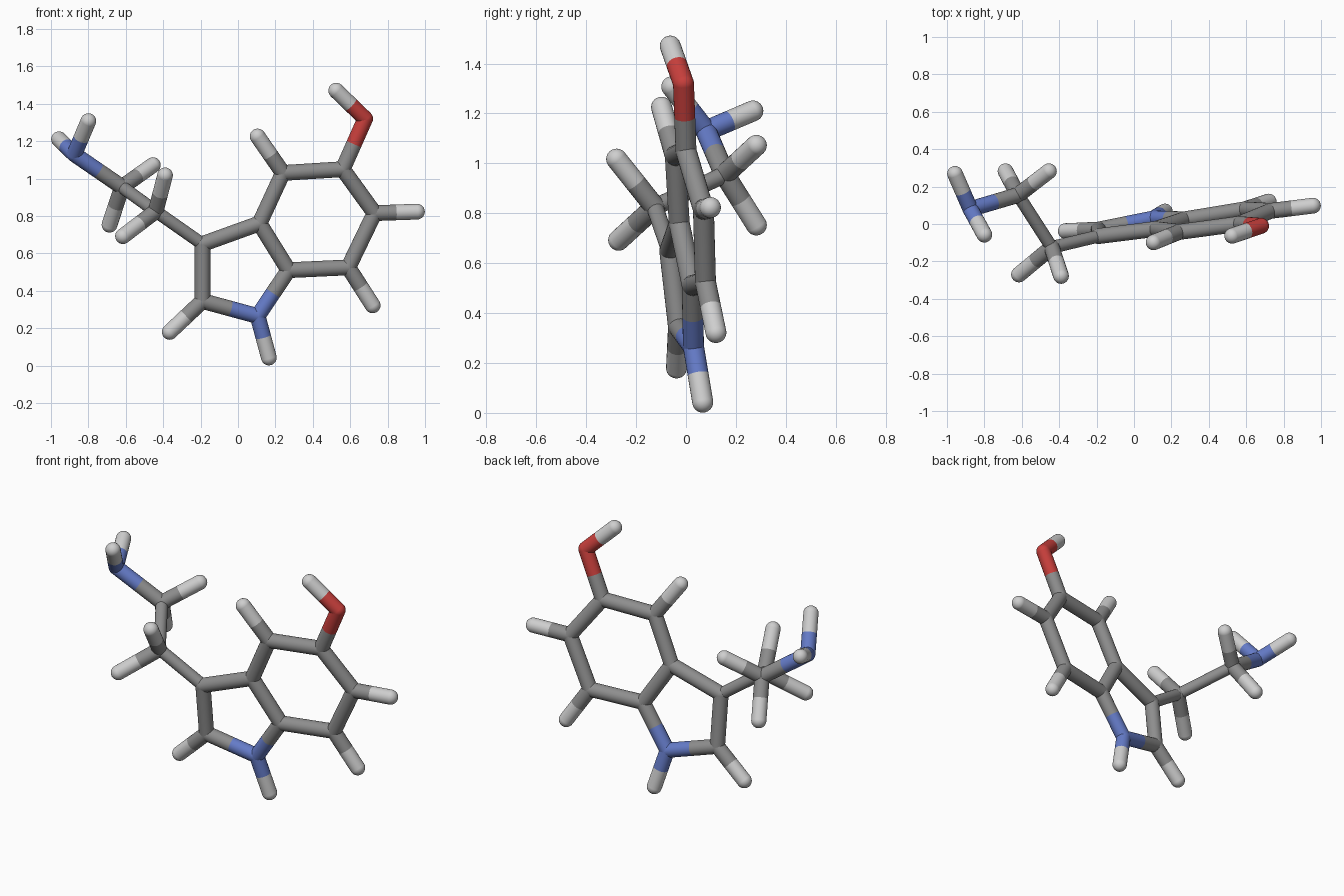
import bpy
import bmesh
from mathutils import Matrix, Vector

cube = bpy.data.objects.get("Cube")
if cube:
    bpy.data.objects.remove(cube, do_unlink=True)

RADIUS = 0.042
SLIM = 0.034
SIDES = 24


def make_material(name, rgb):
    mat = bpy.data.materials.new(name)
    mat.use_nodes = True
    color = (*rgb, 1.0)
    mat.diffuse_color = color
    bsdf = next(n for n in mat.node_tree.nodes if n.type == 'BSDF_PRINCIPLED')
    bsdf.inputs["Base Color"].default_value = color
    bsdf.inputs["Roughness"].default_value = 0.6
    return mat


MATERIALS = {
    "carbon": make_material("mid grey", (0.27, 0.27, 0.27)),
    "hydrogen": make_material("pale grey", (0.62, 0.62, 0.62)),
    "nitrogen": make_material("soft blue", (0.13, 0.2, 0.58)),
    "oxygen": make_material("deep red", (0.58, 0.05, 0.045)),
}

# Joint positions; the first word of each name gives its element
ATOMS = {
    "nitrogen_ring": (0.105, 0.03, 0.265),
    "carbon_small_ring_low": (-0.19, -0.03, 0.345),
    "carbon_small_ring_high": (-0.19, -0.065, 0.65),
    "carbon_shared_high": (0.115, -0.027, 0.76),
    "carbon_shared_low": (0.27, 0.025, 0.51),
    "carbon_large_ring_low": (0.59, 0.078, 0.525),
    "carbon_large_ring_outer": (0.73, 0.07, 0.815),
    "carbon_large_ring_high": (0.56, 0.0, 1.05),
    "carbon_large_ring_inner": (0.24, -0.043, 1.03),
    "oxygen_arm": (0.68, -0.01, 1.32),
    "carbon_chain_near": (-0.44, -0.125, 0.825),
    "carbon_chain_far": (-0.62, 0.155, 0.955),
    "nitrogen_chain_end": (-0.875, 0.08, 1.13),
    "hydrogen_ring_bottom": (0.165, 0.067, 0.043),
    "hydrogen_small_ring": (-0.365, -0.038, 0.18),
    "hydrogen_large_ring_low": (0.72, 0.12, 0.322),
    "hydrogen_large_ring_outer": (0.957, 0.098, 0.823),
    "hydrogen_large_ring_inner": (0.105, -0.098, 1.225),
    "hydrogen_arm_tip": (0.525, -0.063, 1.47),
    "hydrogen_chain_near_top": (-0.39, -0.278, 1.017),
    "hydrogen_chain_near_bottom": (-0.615, -0.27, 0.692),
    "hydrogen_chain_far_top": (-0.455, 0.282, 1.072),
    "hydrogen_chain_far_bottom": (-0.687, 0.282, 0.753),
    "hydrogen_chain_end_back": (-0.957, 0.268, 1.21),
    "hydrogen_chain_end_front": (-0.8, -0.057, 1.307),
}

BONDS = [
    # Small and large rings
    ("nitrogen_ring", "carbon_small_ring_low"),
    ("carbon_small_ring_low", "carbon_small_ring_high"),
    ("carbon_small_ring_high", "carbon_shared_high"),
    ("carbon_shared_high", "carbon_shared_low"),
    ("carbon_shared_low", "nitrogen_ring"),
    ("carbon_shared_low", "carbon_large_ring_low"),
    ("carbon_large_ring_low", "carbon_large_ring_outer"),
    ("carbon_large_ring_outer", "carbon_large_ring_high"),
    ("carbon_large_ring_high", "carbon_large_ring_inner"),
    ("carbon_large_ring_inner", "carbon_shared_high"),
    # Arm and side chain
    ("carbon_large_ring_high", "oxygen_arm"),
    ("carbon_small_ring_high", "carbon_chain_near"),
    ("carbon_chain_near", "carbon_chain_far"),
    ("carbon_chain_far", "nitrogen_chain_end"),
    # Rounded stubs
    ("nitrogen_ring", "hydrogen_ring_bottom"),
    ("carbon_small_ring_low", "hydrogen_small_ring"),
    ("carbon_large_ring_low", "hydrogen_large_ring_low"),
    ("carbon_large_ring_outer", "hydrogen_large_ring_outer"),
    ("carbon_large_ring_inner", "hydrogen_large_ring_inner"),
    ("oxygen_arm", "hydrogen_arm_tip"),
    ("carbon_chain_near", "hydrogen_chain_near_top"),
    ("carbon_chain_near", "hydrogen_chain_near_bottom"),
    ("carbon_chain_far", "hydrogen_chain_far_top"),
    ("carbon_chain_far", "hydrogen_chain_far_bottom"),
    ("nitrogen_chain_end", "hydrogen_chain_end_back"),
    ("nitrogen_chain_end", "hydrogen_chain_end_front"),
]


def bond_radius(a, b):
    slim = a.startswith("carbon") and b.startswith("carbon_chain")
    return SLIM if slim else RADIUS


def add_half_stick(bm, start, end, radius):
    """Open tube from a joint to the middle of its bond."""
    axis = (end - start) / 2
    turn = axis.to_track_quat('Z', 'Y').to_matrix().to_4x4()
    bmesh.ops.create_cone(bm, cap_ends=False, segments=SIDES,
                          radius1=radius, radius2=radius, depth=axis.length,
                          matrix=Matrix.Translation(start + axis / 2) @ turn)


# One object per joint: a ball with half of every stick that meets it
for name, place in ATOMS.items():
    centre = Vector(place)
    bm = bmesh.new()
    widths = []
    for a, b in BONDS:
        if name in (a, b):
            other = b if name == a else a
            widths.append(bond_radius(a, b))
            add_half_stick(bm, centre, Vector(ATOMS[other]), widths[-1])
    bmesh.ops.create_uvsphere(bm, u_segments=SIDES, v_segments=SIDES // 2,
                              radius=max(widths),
                              matrix=Matrix.Translation(centre))
    for face in bm.faces:
        face.smooth = True
    mesh = bpy.data.meshes.new(name)
    bm.to_mesh(mesh)
    bm.free()
    mesh.materials.append(MATERIALS[name.split("_")[0]])
    bpy.context.collection.objects.link(bpy.data.objects.new(name, mesh))
